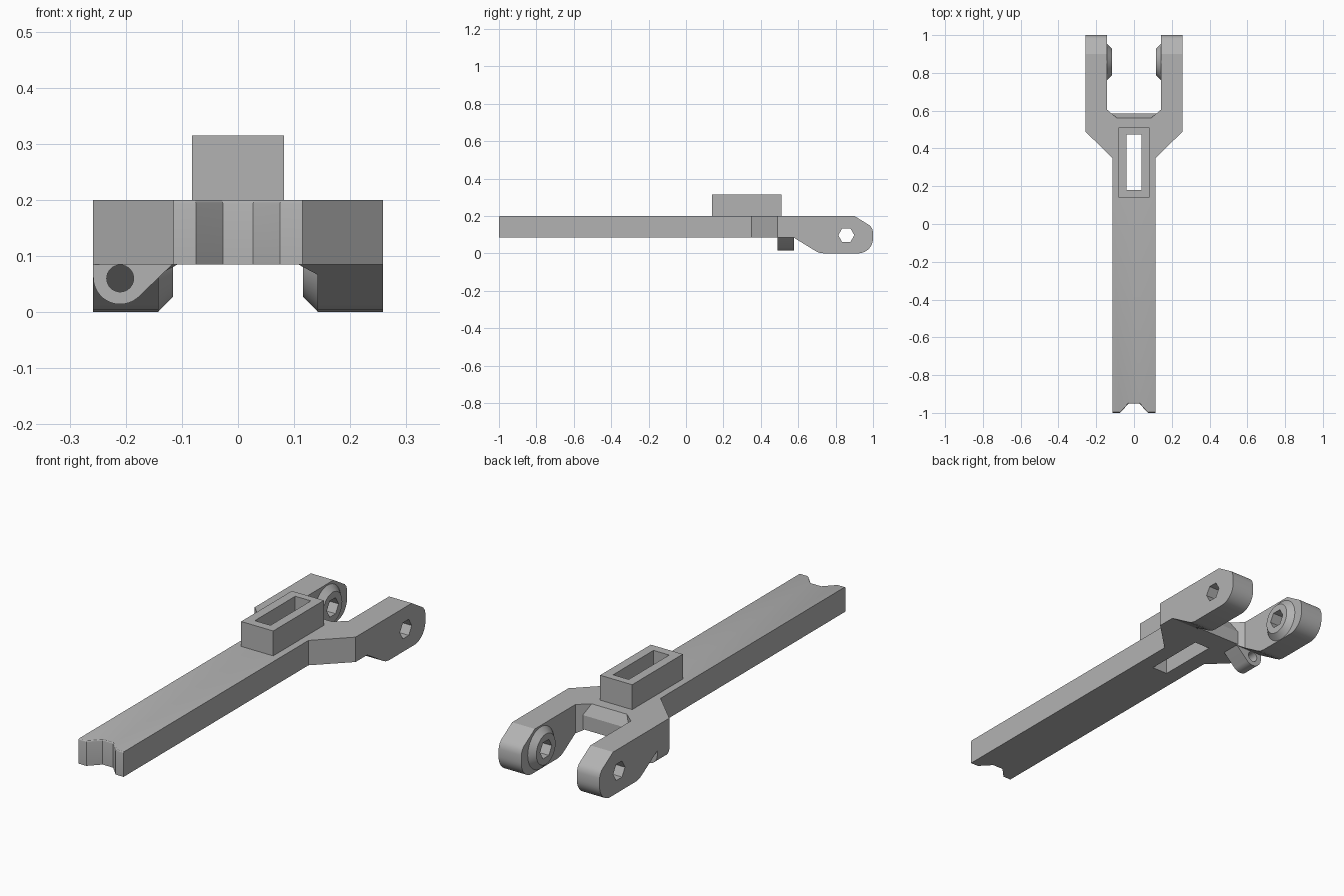
import bpy, bmesh, math
from mathutils import Vector

if "Cube" in bpy.data.objects:
    bpy.data.objects.remove(bpy.data.objects["Cube"], do_unlink=True)

grey = bpy.data.materials.new("plain grey")
grey.use_nodes = True
grey.diffuse_color = (0.45, 0.45, 0.45, 1)
grey.node_tree.nodes["Principled BSDF"].inputs["Base Color"].default_value = grey.diffuse_color


def finish(name, bm):
    bmesh.ops.recalc_face_normals(bm, faces=bm.faces)
    mesh = bpy.data.meshes.new(name)
    bm.to_mesh(mesh)
    bm.free()
    mesh.materials.append(grey)
    obj = bpy.data.objects.new(name, mesh)
    bpy.context.collection.objects.link(obj)
    return obj


def prism(name, points, axis, low, high, bevel_test=None):
    """Extrude a 2D outline along an axis; the outline uses the other two axes in order."""
    def place(p, h):
        co = list(p)
        co.insert(axis, h)
        return Vector(co)
    bm = bmesh.new()
    face = bm.faces.new([bm.verts.new(place(p, low)) for p in points])
    ext = bmesh.ops.extrude_face_region(bm, geom=[face])
    moved = [g for g in ext["geom"] if isinstance(g, bmesh.types.BMVert)]
    bmesh.ops.translate(bm, verts=moved, vec=place((0, 0), high - low))
    bmesh.ops.recalc_face_normals(bm, faces=bm.faces)
    if bevel_test:
        edges = [e for e in bm.edges if all(bevel_test(v.co) for v in e.verts)]
        bmesh.ops.bevel(bm, geom=edges, offset=0.007, segments=3, profile=0.5, affect="EDGES")
    return finish(name, bm)


def combine(obj, tool, operation):
    mod = obj.modifiers.new(operation.lower(), "BOOLEAN")
    mod.object, mod.operation, mod.solver = tool, operation, "EXACT"
    bpy.context.view_layer.objects.active = obj
    bpy.ops.object.modifier_apply(modifier=mod.name)
    bpy.data.objects.remove(tool, do_unlink=True)


def arc(cx, cy, r, start, end, n):
    return [(cx + r * math.cos(math.radians(start + (end - start) * i / n)),
             cy + r * math.sin(math.radians(start + (end - start) * i / n))) for i in range(n + 1)]


def rect(x0, x1, y0, y1):
    return [(x0, y0), (x1, y0), (x1, y1), (x0, y1)]


def smooth(obj):
    bpy.ops.object.select_all(action="DESELECT")
    obj.select_set(True)
    bpy.context.view_layer.objects.active = obj
    bpy.ops.object.shade_smooth_by_angle(angle=math.radians(25))


TOP, UNDER = 0.2, 0.085
PIN_Y, PIN_Z = 0.857, 0.097

# Forked lever: plan outline trimmed by the side profile
half = [(0.027, -0.95), (0.075, -1), (0.115, -1), (0.115, 0.35), (0.258, 0.49),
        (0.258, 1.1), (0.142, 1.1), (0.142, 0.605), (0.09, 0.56)]
plan = half + [(-x, y) for x, y in reversed(half)]
lever = prism("forked_lever", plan, 2, -0.1, TOP,
              lambda co: co.z > 0.19 and co.y < -0.94)
side = [(-1.1, UNDER), (0.575, UNDER), (0.69, 0.014), (0.71, 0.004), (0.735, 0)]
side += arc(0.92, 0.08, 0.08, -90, 0, 10)
side += [(1, 0.115), (0.994, 0.135), (0.983, 0.149), (0.965, 0.16), (0.82, 0.25), (-1.1, 0.25)]
combine(lever, prism("side_profile", side, 0, -0.4, 0.4), "INTERSECT")

# Slot through the bar and hexagonal pin hole through both arms
slot = rect(-0.04, 0.04, 0.18, 0.475)
hexagon = arc(PIN_Y, PIN_Z, 0.043, 0, 300, 5)
combine(lever, prism("slot_cutter", slot, 2, 0, 0.4), "DIFFERENCE")
combine(lever, prism("pin_cutter", hexagon, 0, -0.4, 0.4), "DIFFERENCE")
smooth(lever)

# Raised slotted box
box = prism("slotted_box", rect(-0.082, 0.082, 0.14, 0.51), 2, TOP, 0.315)
combine(box, prism("box_cutter", slot, 2, 0.1, 0.4), "DIFFERENCE")

# Sloped lip in the crotch of the fork
bm = bmesh.new()
for s in (-1, 1):
    for x, y, z in ((0.09, 0.56, TOP), (0.118, 0.585, 0.15), (0.118, 0.585, UNDER), (0.09, 0.56, UNDER)):
        bm.verts.new((s * x, y, z))
bmesh.ops.convex_hull(bm, input=bm.verts)
bmesh.ops.dissolve_limit(bm, angle_limit=0.01, verts=bm.verts, edges=bm.edges)
finish("crotch_lip", bm)

# Tapered bosses on the inner faces of the arms
for s, name in ((1, "left_boss"), (-1, "right_boss")):
    bm = bmesh.new()
    rings = []
    for x, r, n in ((0.142, 0.043, 6), (0.142, 0.096, 48), (0.116, 0.07, 48), (0.116, 0.043, 6)):
        ring = [bm.verts.new((s * x, y, z))
                for y, z in arc(PIN_Y, PIN_Z, r, 0, 360 - 360 / n, n - 1)]
        rings.append(ring)
    # Each hexagon corner fans to the matching stretch of the round rim
    for a, b in ((0, 1), (3, 2)):
        hexa, rim = rings[a], rings[b]
        for i in range(6):
            stretch = [rim[(i * 8 + k) % 48] for k in range(9)]
            bm.faces.new([hexa[i]] + stretch + [hexa[(i + 1) % 6]])
    for a, b in ((1, 2), (3, 0)):
        n = len(rings[a])
        for i in range(n):
            j = (i + 1) % n
            bm.faces.new((rings[a][i], rings[a][j], rings[b][j], rings[b][i]))
    smooth(finish(name, bm))

# Small eyelet lug under the right arm
lug_outline = [(-0.258, UNDER)] + arc(-0.21, 0.062, 0.048, 180, 312, 18) + [(-0.117, UNDER)]
lug = prism("eyelet_lug", lug_outline, 1, 0.49, 0.578)
combine(lug, prism("eyelet_cutter", arc(-0.21, 0.06, 0.024, 0, 348.75, 31), 1, 0.4, 0.7), "DIFFERENCE")
smooth(lug)
